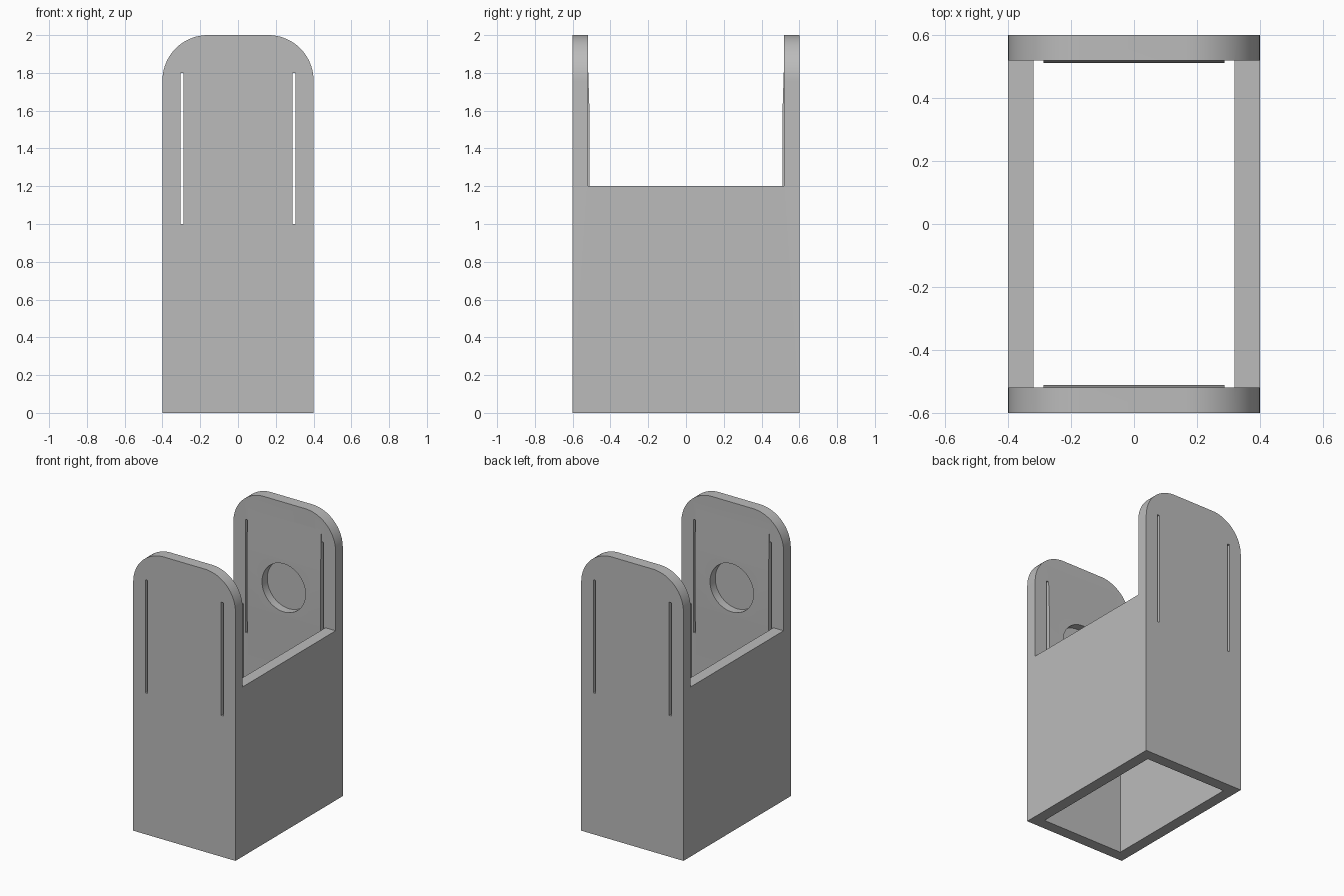
import bpy, bmesh
from math import sin, cos, pi
from mathutils import Matrix

if "Cube" in bpy.data.objects:
    bpy.data.objects.remove(bpy.data.objects["Cube"], do_unlink=True)

W, D, H = 0.4, 0.6, 2.0      # half width, half depth, height
WALL, LEDGE, R = 0.08, 1.2, 0.24

grey = bpy.data.materials.new("plain grey")
grey.use_nodes = True
colour = (0.5, 0.5, 0.5, 1)
grey.diffuse_color = colour
grey.node_tree.nodes["Principled BSDF"].inputs["Base Color"].default_value = colour


def finish(name, bm):
    bmesh.ops.recalc_face_normals(bm, faces=bm.faces)
    mesh = bpy.data.meshes.new(name)
    bm.to_mesh(mesh)
    bm.free()
    mesh.materials.append(grey)
    obj = bpy.data.objects.new(name, mesh)
    bpy.context.collection.objects.link(obj)
    return obj


def prism(name, points, offset):
    """Extrude a closed outline of 3D points along offset."""
    bm = bmesh.new()
    face = bm.faces.new([bm.verts.new(p) for p in points])
    new = bmesh.ops.extrude_face_region(bm, geom=[face])["geom"]
    verts = [g for g in new if isinstance(g, bmesh.types.BMVert)]
    bmesh.ops.translate(bm, verts=verts, vec=offset)
    return finish(name, bm)


def box(name, x0, x1, y0, y1, z0, z1):
    pts = [(x0, y0, z0), (x1, y0, z0), (x1, y1, z0), (x0, y1, z0)]
    return prism(name, pts, (0, 0, z1 - z0))


def disc(name, y, z, radius, depth):
    bm = bmesh.new()
    turn = Matrix.Translation((0, y, z)) @ Matrix.Rotation(pi / 2, 4, "X")
    bmesh.ops.create_cone(bm, cap_ends=True, segments=64, radius1=radius,
                          radius2=radius, depth=depth, matrix=turn)
    return finish(name, bm)


def combine(target, tool, operation):
    """Bake a boolean into target and discard the tool."""
    tool.hide_render = True
    mod = target.modifiers.new("boolean", "BOOLEAN")
    mod.operation, mod.solver, mod.object = operation, "EXACT", tool
    bpy.context.view_layer.update()
    graph = bpy.context.evaluated_depsgraph_get()
    mesh = bpy.data.meshes.new_from_object(target.evaluated_get(graph))
    target.modifiers.clear()
    target.data = mesh
    bpy.data.objects.remove(tool, do_unlink=True)


# Body: front outline with two rounded top corners, extruded through the depth
outline = [(-W, -D, 0), (W, -D, 0)]
for side, start in ((1, 0), (-1, pi / 2)):
    for i in range(25):
        a = start + i * pi / 48
        outline.append((side * (W - R) + R * cos(a), -D, H - R + R * sin(a)))
body = prism("open_box_holder", outline, (0, 2 * D, 0))

# Open cavity and the gap between the tall end walls
inner = D - WALL
combine(body, box("cavity", WALL - W, W - WALL, -inner, inner, -1, 3), "DIFFERENCE")
combine(body, box("gap", -1, 1, -inner, inner, LEDGE, 3), "DIFFERENCE")

for s in (-1, 1):
    # Slightly raised grip pad on the inner face of each end wall
    side = [(inner + 0.02, 1.88), (inner, 1.88), (inner - 0.009, 1.6),
            (inner - 0.009, 1.2), (inner, 0.92), (inner + 0.02, 0.92)]
    pad = prism("pad", [(-0.288, s * y, z) for y, z in side], (0.576, 0, 0))
    combine(body, pad, "UNION")
    # Blind round pocket in the pad
    combine(body, disc("pocket", s * (inner - 0.02), 1.4, 0.17, 0.14), "DIFFERENCE")
    # Narrow flex slots through the end wall
    for x in (-0.297, 0.297):
        y0, y1 = sorted((s * (inner - 0.1), s * (D + 0.1)))
        combine(body, box("slot", x - 0.008, x + 0.008, y0, y1, 1.0, 1.8), "DIFFERENCE")

# Smooth rounded corners, keep sharp edges
bpy.ops.object.select_all(action="DESELECT")
body.select_set(True)
bpy.context.view_layer.objects.active = body
bpy.ops.object.shade_smooth_by_angle(angle=pi / 6)
